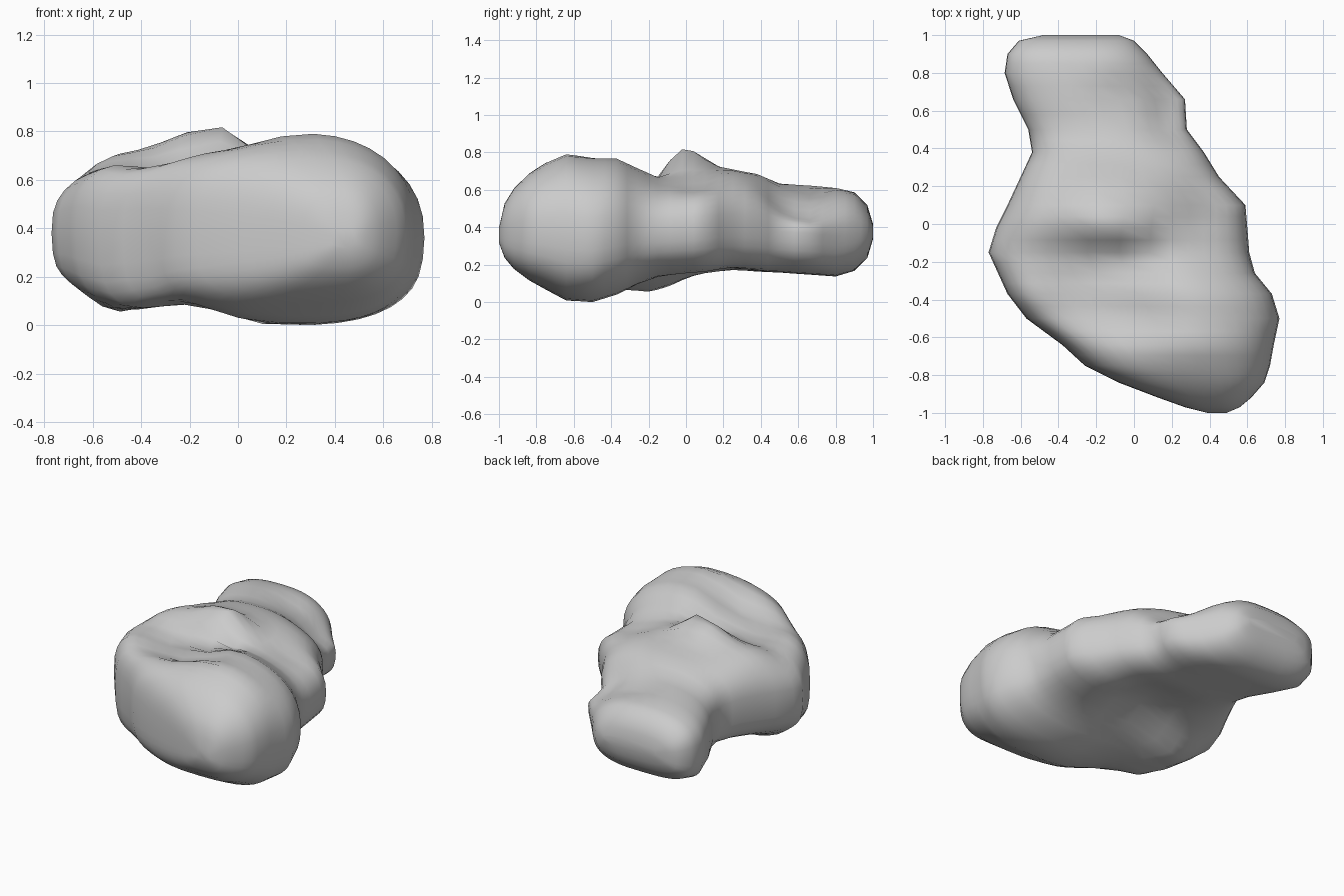
import bpy, bmesh, math

SEGS = 40

# Cross-sections along the length: y, left x, right x, bottom z, top z
SECTIONS = [
    (-1.00, 0.39, 0.49, 0.32, 0.40),
    (-0.97, 0.27, 0.56, 0.24, 0.53),
    (-0.92, 0.13, 0.62, 0.18, 0.61),
    (-0.84, -0.08, 0.69, 0.12, 0.69),
    (-0.75, -0.26, 0.72, 0.07, 0.75),
    (-0.64, -0.38, 0.74, 0.01, 0.80),
    (-0.50, -0.57, 0.77, 0.00, 0.79),
    (-0.37, -0.67, 0.73, 0.04, 0.79),
    (-0.26, -0.72, 0.64, 0.09, 0.74),
    (-0.15, -0.77, 0.61, 0.12, 0.69),
    (-0.02, -0.73, 0.60, 0.13, 0.70),
    (0.10, -0.67, 0.59, 0.14, 0.71),
    (0.25, -0.60, 0.45, 0.16, 0.71),
    (0.38, -0.54, 0.37, 0.16, 0.69),
    (0.50, -0.56, 0.28, 0.16, 0.64),
    (0.66, -0.64, 0.27, 0.15, 0.63),
    (0.80, -0.685, 0.15, 0.14, 0.615),
    (0.90, -0.67, 0.07, 0.17, 0.59),
    (0.97, -0.61, 0.00, 0.24, 0.52),
    (1.00, -0.48, -0.08, 0.34, 0.42),
]

# Lumps and hollows: side (1 top, -1 underside), x, y, radius, z change
LUMPS = [
    (1, -0.09, -0.01, 0.13, 0.13),
    (1, -0.26, 0.02, 0.13, 0.06),
    (1, -0.52, 0.02, 0.18, 0.05),
    (1, -0.02, -0.20, 0.13, -0.05),
    (1, -0.30, -0.36, 0.22, -0.11),
    (1, -0.03, -0.48, 0.20, -0.10),
    (1, 0.36, 0.06, 0.17, -0.05),
    (1, -0.08, 0.68, 0.12, -0.04),
    (1, 0.22, 0.64, 0.20, -0.13),
    (-1, -0.50, -0.17, 0.16, -0.07),
    (-1, -0.03, 0.05, 0.22, 0.10),
    (-1, -0.20, -0.52, 0.20, 0.08),
]


def spow(v, p):
    return math.copysign(abs(v) ** p, v)


def section_point(y, left, right, low, high, angle):
    c, s = math.cos(angle), math.sin(angle)
    mid = low + 0.46 * (high - low)
    # Underside squarer than top, left side squarer than right
    power = 0.77 + 0.07 * c - (0.14 * min(1, -3 * s) if s < 0 else 0)
    x = (left + right) / 2 + (right - left) / 2 * spow(c, power)
    z = mid + (high - mid if s > 0 else mid - low) * spow(s, power)
    for side, bx, by, r, dz in LUMPS:
        if side * s > 0:
            d2 = (x - bx) ** 2 + (y - by) ** 2
            z += dz * min(1, abs(s) * 1.3) * math.exp(-d2 / (r * r))
    return (x, y, z)


# Add a halfway section between neighbours
sections = [SECTIONS[0]]
for a, b in zip(SECTIONS, SECTIONS[1:]):
    sections += [tuple((p + q) / 2 for p, q in zip(a, b)), b]

# Rock body: loft through the sections
bm = bmesh.new()
rings = [[bm.verts.new(section_point(*sec, 2 * math.pi * i / SEGS))
          for i in range(SEGS)] for sec in sections]
for a, b in zip(rings, rings[1:]):
    for i in range(SEGS):
        j = (i + 1) % SEGS
        bm.faces.new((a[i], a[j], b[j], b[i]))
bm.faces.new(rings[0])
bm.faces.new(rings[-1])

# Rest the rock on the ground plane
low = min(v.co.z for v in bm.verts)
for v in bm.verts:
    v.co.z -= low
bmesh.ops.recalc_face_normals(bm, faces=bm.faces)
mesh = bpy.data.meshes.new("rock_body")
bm.to_mesh(mesh)
bm.free()
for p in mesh.polygons:
    p.use_smooth = True
rock = bpy.data.objects.new("rock_body", mesh)
bpy.context.collection.objects.link(rock)
